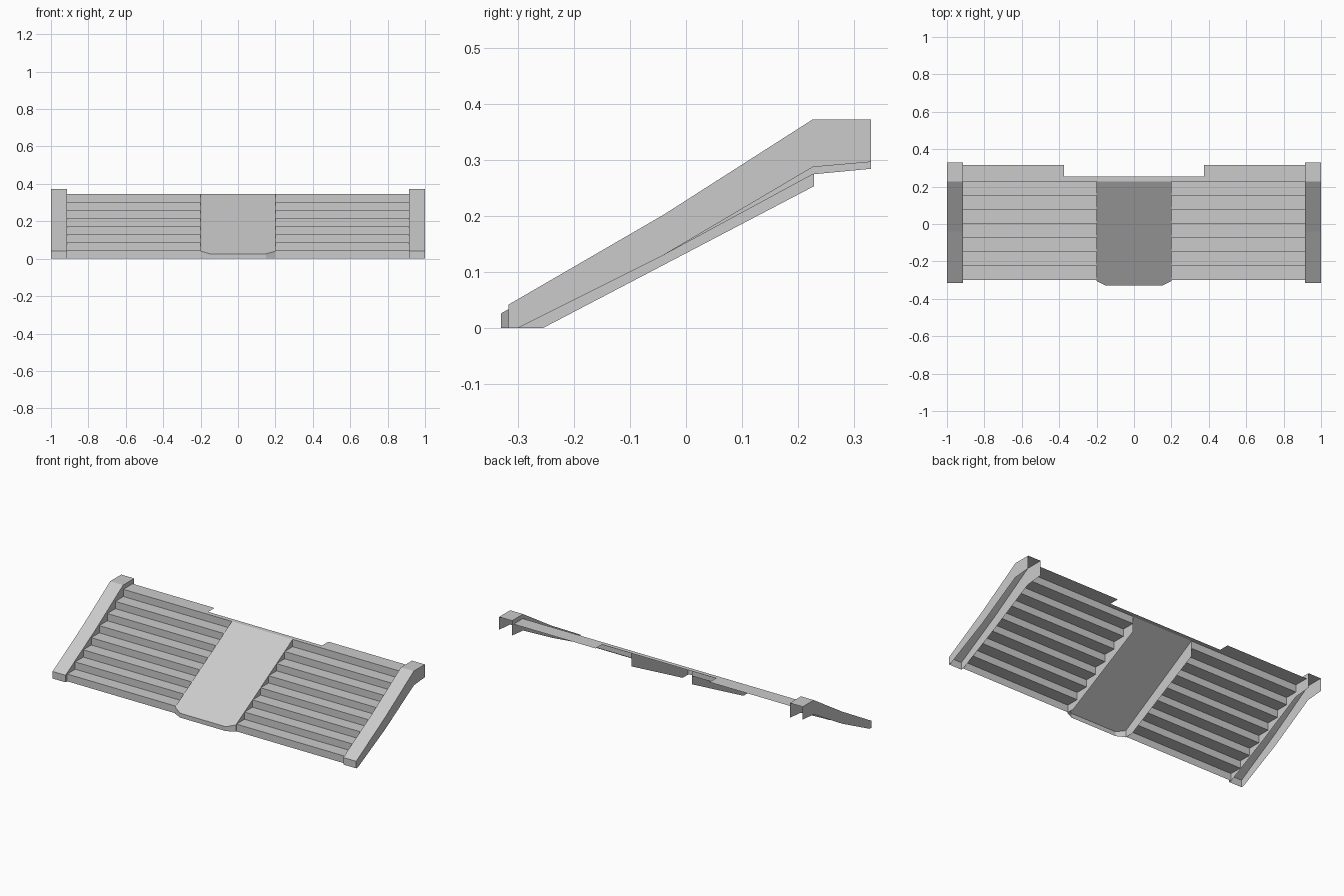
import bpy, bmesh

cube = bpy.data.objects.get("Cube")
if cube:
    bpy.data.objects.remove(cube)

stone = bpy.data.materials.new("light grey stone")
stone.use_nodes = True
GREY = (0.6, 0.6, 0.6, 1)
stone.diffuse_color = GREY
stone.node_tree.nodes["Principled BSDF"].inputs["Base Color"].default_value = GREY


def build(name, polygons):
    """Make one object from a list of flat polygons."""
    bm = bmesh.new()
    for points in polygons:
        bm.faces.new([bm.verts.new(p) for p in points])
    bmesh.ops.remove_doubles(bm, verts=bm.verts, dist=0.0001)
    bmesh.ops.recalc_face_normals(bm, faces=bm.faces)
    # open sheets should face up and forward
    if sum(f.normal.z * f.calc_area() for f in bm.faces) < 0:
        bmesh.ops.reverse_faces(bm, faces=bm.faces)
    mesh = bpy.data.meshes.new(name)
    bm.to_mesh(mesh)
    bm.free()
    mesh.materials.append(stone)
    obj = bpy.data.objects.new(name, mesh)
    bpy.context.collection.objects.link(obj)
    return obj


def sweep(profile, x0, x1):
    """Strip of quads along a (y, z) profile between two x positions."""
    return [[(x0, *a), (x1, *a), (x1, *b), (x0, *b)]
            for a, b in zip(profile, profile[1:])]


def side(x, profile):
    return [(x, y, z) for y, z in profile]


# Main sizes
STEPS, FRONT, RUN, TOP = 8, -0.30, 0.0755, 0.346
RISE = TOP / STEPS
INNER, WALL, OUTER = 0.2, 0.915, 1.0
LAST = FRONT + RUN * (STEPS - 1)

# Stair flights: folded sheet of risers and treads
stairs = []
for i in range(STEPS):
    y = FRONT + RUN * i
    stairs += [(y, RISE * i), (y, RISE * (i + 1))]
stairs.append((0.255, TOP))
for label, s in (("left", 1), ("right", -1)):
    build(label + "_steps", sweep(stairs, s * INNER, s * WALL))

    # Landing extension beside the notch
    build(label + "_landing",
          sweep([(0.255, TOP), (0.315, TOP)], s * 0.375, s * WALL))

    # Hollow side wall: coping, front cap and two skirts
    coping = [(-0.316, 0), (-0.316, 0.042), (-0.04, 0.202),
              (0.226, 0.372), (0.33, 0.372)]
    outer_low = [(0.33, 0.296), (0.226, 0.287), (-0.04, 0.13), (-0.30, 0)]
    inner_low = [(0.33, 0.284), (0.226, 0.274), (-0.04, 0.13), (-0.30, 0)]
    build(label + "_side_wall", sweep(coping, s * WALL, s * OUTER) + [
        side(s * OUTER, coping + outer_low),
        side(s * WALL, coping + inner_low)])

# Landing strip behind the ramp
build("landing_strip", sweep([(LAST, TOP), (0.255, TOP)], -INNER, INNER))

# Central ramp with chamfered front and side skirts
SLOPE = 0.573


def ramp_z(y):
    return TOP + (y - LAST) * SLOPE


outline = [(-INNER, LAST), (-INNER, -0.305), (-0.15, -0.33),
           (0.15, -0.33), (INNER, -0.305), (INNER, LAST)]
ramp = [[(x, y, ramp_z(y)) for x, y in outline]]
for (x0, y0), (x1, y1) in zip(outline[1:-1], outline[2:-1]):
    ramp.append([(x0, y0, 0), (x1, y1, 0),
                 (x1, y1, ramp_z(y1)), (x0, y0, ramp_z(y0))])
skirt = [(LAST, ramp_z(LAST)), (-0.305, ramp_z(-0.305)),
         (-0.305, 0), (-0.255, 0), (LAST, 0.253)]
ramp += [side(x, skirt) for x in (-INNER, INNER)]
build("central_ramp", ramp)
